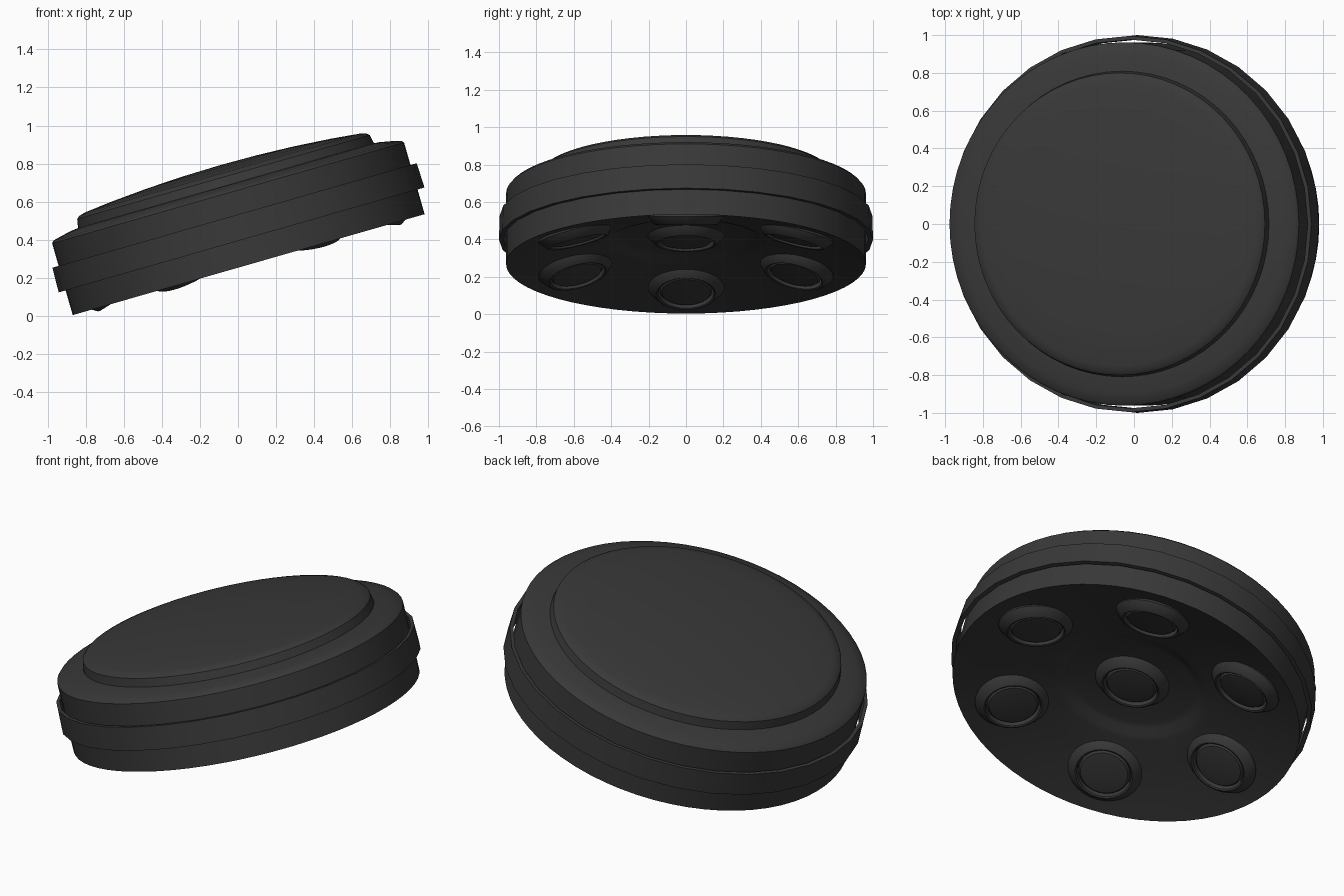
import bpy, bmesh
from math import cos, sin, pi, radians
from mathutils import Matrix

cube = bpy.data.objects.get("Cube")
if cube:
    bpy.data.objects.remove(cube)

# One dark grey for the whole fixture
mat = bpy.data.materials.new("dark_grey")
mat.use_nodes = True
grey = (0.04, 0.04, 0.04, 1)
mat.diffuse_color = grey
bsdf = mat.node_tree.nodes["Principled BSDF"]
bsdf.inputs["Base Color"].default_value = grey
bsdf.inputs["Roughness"].default_value = 0.6

# The disc leans up towards +x
TILT = Matrix.Rotation(radians(-16), 4, 'Y') @ Matrix.Translation((0.128, 0, 0))


def lathe(name, profile, sides, place=Matrix(), closed=False):
    """Turn a (radius, height) profile around the local z axis."""
    bm = bmesh.new()
    rings = []
    for r, h in profile:
        if r == 0:
            rings.append([bm.verts.new((0, 0, h))] * sides)
        else:
            rings.append([bm.verts.new((r * cos(2 * pi * i / sides), r * sin(2 * pi * i / sides), h))
                          for i in range(sides)])
    pairs = list(zip(rings, rings[1:]))
    if closed:
        pairs.append((rings[-1], rings[0]))
    for a, b in pairs:
        for i in range(sides):
            j = (i + 1) % sides
            corners = list(dict.fromkeys((a[i], a[j], b[j], b[i])))
            bm.faces.new(corners)
    bmesh.ops.recalc_face_normals(bm, faces=bm.faces)
    bm.transform(TILT @ place)
    mesh = bpy.data.meshes.new(name)
    bm.to_mesh(mesh)
    bm.free()
    mesh.materials.append(mat)
    obj = bpy.data.objects.new(name, mesh)
    bpy.context.collection.objects.link(obj)
    bpy.ops.object.select_all(action='DESELECT')
    obj.select_set(True)
    bpy.context.view_layer.objects.active = obj
    bpy.ops.object.shade_smooth_by_angle(angle=radians(35))
    return obj


# Drum with a hollowed underside and a shallow centre recess
lathe("housing", [
    (0, 0.40), (0.34, 0.40), (0.37, 0.392), (0.41, 0.37), (0.44, 0.362),
    (0.60, 0.335), (0.80, 0.29), (0.962, 0.243),
    (0.962, 0.635), (0.95, 0.648), (0.90, 0.66), (0.84, 0.672), (0.76, 0.68), (0, 0.68)], 64)

# Domed lid
lathe("top_cap", [
    (0, 0.67), (0.81, 0.67), (0.80, 0.722), (0.785, 0.735), (0.75, 0.744),
    (0.60, 0.76), (0.40, 0.775), (0.20, 0.784), (0, 0.787)], 64)

# Thin loose band around the drum
lathe("outer_band", [(0.976, 0.378), (1.0, 0.378), (0.996, 0.512), (0.976, 0.512)], 32, closed=True)

# Lamps: tapered bezel with a slightly sunk lens, tilted towards the middle
BEZEL = [(0.19, 0.05), (0.205, 0.0), (0.195, -0.012), (0.168, -0.042), (0.158, -0.046),
         (0.150, -0.042), (0.146, -0.02), (0.146, 0.05)]
LENS = [(0, 0.05), (0.14, 0.05), (0.14, -0.025), (0.13, -0.036), (0.10, -0.04), (0, -0.042)]


def lamp(label, place):
    lathe("lamp_bezel_" + label, BEZEL, 32, place, closed=True)
    lathe("lamp_lens_" + label, LENS, 32, place)


lamp("centre", Matrix.Translation((0, 0, 0.40)))
for k in range(6):
    lamp(str(k + 1), Matrix.Rotation(k * pi / 3, 4, 'Z')
         @ Matrix.Translation((0.68, 0, 0.312))
         @ Matrix.Rotation(radians(16), 4, 'Y'))
